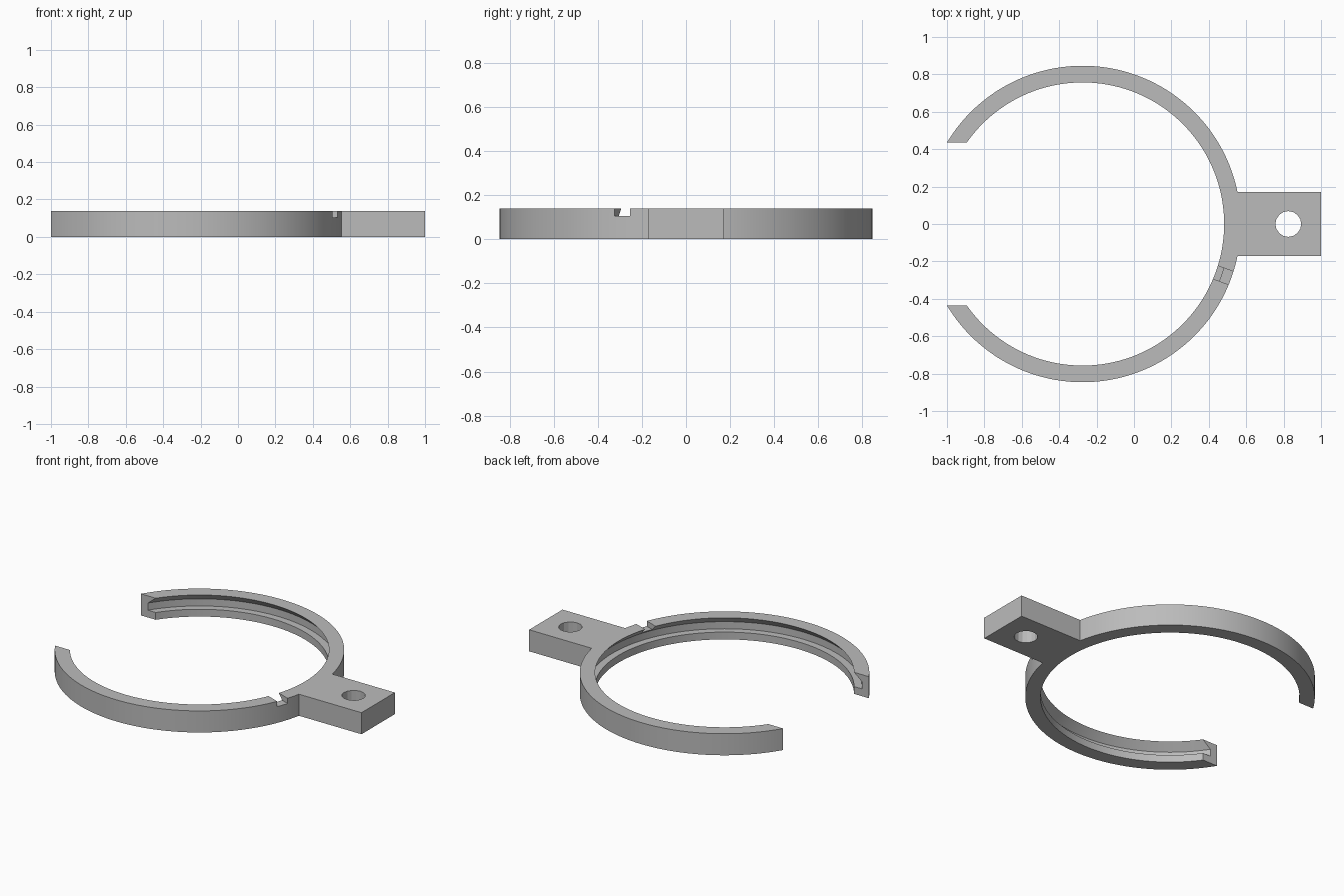
import bpy, bmesh
from math import radians, cos, sin, tau
from mathutils import Matrix, Vector

cube = bpy.data.objects.get("Cube")
if cube:
    bpy.data.objects.remove(cube, do_unlink=True)

HEIGHT = 0.139
CENTRE = Vector((-0.275, 0, 0))
OUTER, INNER, GROOVE = 0.846, 0.757, 0.803

grey = bpy.data.materials.new("plain grey")
grey.use_nodes = True
grey.diffuse_color = (0.5, 0.5, 0.5, 1)
grey.node_tree.nodes["Principled BSDF"].inputs["Base Color"].default_value = (0.5, 0.5, 0.5, 1)


def make_object(name, bm, helper=False):
    bmesh.ops.recalc_face_normals(bm, faces=bm.faces)
    mesh = bpy.data.meshes.new(name)
    bm.to_mesh(mesh)
    bm.free()
    mesh.materials.append(grey)
    obj = bpy.data.objects.new(name, mesh)
    bpy.context.collection.objects.link(obj)
    obj.hide_render = helper
    return obj


def box(name, size, location, turn=0, helper=False):
    bm = bmesh.new()
    place = Matrix.Translation(location) @ Matrix.Rotation(turn, 4, "Z") @ Matrix.Diagonal((*size, 1))
    bmesh.ops.create_cube(bm, size=1, matrix=place)
    return make_object(name, bm, helper)


def combine(target, tool, operation):
    mod = target.modifiers.new(tool.name, "BOOLEAN")
    mod.operation, mod.solver, mod.object = operation, "EXACT", tool
    bpy.context.view_layer.objects.active = target
    bpy.ops.object.modifier_apply(modifier=mod.name)
    bpy.data.objects.remove(tool, do_unlink=True)


# Ring: a section with an inner groove under a sloped lip, turned about the centre
section = [(OUTER, 0), (OUTER, HEIGHT), (INNER, HEIGHT),
           (GROOVE, 0.093), (GROOVE, 0.047), (INNER, 0.047), (INNER, 0)]
STEPS = 144
bm = bmesh.new()
loops = [[bm.verts.new(CENTRE + Vector((r * cos(tau * i / STEPS), r * sin(tau * i / STEPS), z)))
          for r, z in section] for i in range(STEPS)]
for i, a in enumerate(loops):
    b = loops[(i + 1) % STEPS]
    for j in range(len(section)):
        k = (j + 1) % len(section)
        bm.faces.new((a[j], b[j], b[k], a[k]))
ring = make_object("clip_ring", bm)

# Open side of the ring, with both ends cut square to y
combine(ring, box("opening", (0.8, 0.874, 1), (-1, 0, 0), helper=True), "DIFFERENCE")

# Mounting tab with a round screw hole
tab = box("mounting_tab", (0.46, 0.34, HEIGHT), (0.77, 0, HEIGHT / 2))
bm = bmesh.new()
bmesh.ops.create_cone(bm, cap_ends=True, segments=16, radius1=0.069, radius2=0.069,
                      depth=1, matrix=Matrix.Translation((0.825, 0, 0)))
combine(tab, make_object("screw_hole", bm, True), "DIFFERENCE")
combine(ring, tab, "UNION")

# Small notch across the top of the rim beside the tab
turn = radians(-20)
middle = CENTRE + Vector((cos(turn), sin(turn), 0)) * 0.8 + Vector((0, 0, 0.155))
combine(ring, box("rim_notch", (0.2, 0.074, 0.1), middle, turn, True), "DIFFERENCE")

bpy.ops.object.select_all(action="DESELECT")
ring.select_set(True)
bpy.context.view_layer.objects.active = ring
bpy.ops.object.shade_smooth_by_angle(angle=radians(15))
